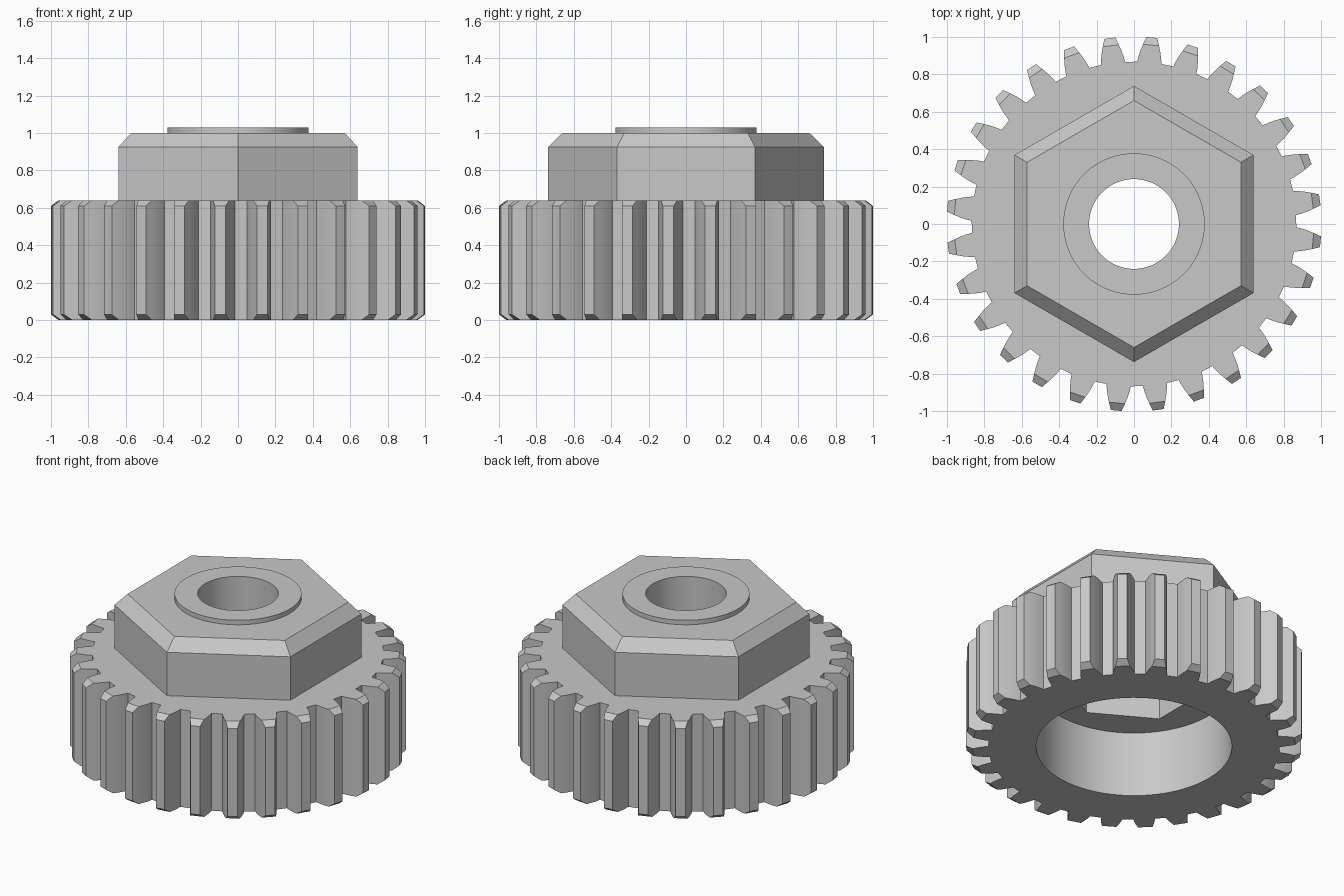
import bpy, bmesh, math

old = bpy.data.objects.get("Cube")
if old:
    bpy.data.objects.remove(old, do_unlink=True)

GREY = (0.58, 0.58, 0.58, 1.0)
grey = bpy.data.materials.new("light grey plastic")
grey.diffuse_color = GREY
grey.use_nodes = True
grey.node_tree.nodes["Principled BSDF"].inputs["Base Color"].default_value = GREY

TEETH = 28
PITCH = math.tau / TEETH
TURN = math.radians(1.0)
GEAR_TOP, HUB_TOP = 0.64, 1.0
TIP, CHAMFER_R, CHAMFER_Z = 1.002, 0.962, 0.03


def make_object(name, rings):
    """Skin stacked (points, z) rings into a closed solid."""
    bm = bmesh.new()
    loops = [[bm.verts.new((x, y, z)) for x, y in pts] for pts, z in rings]
    n = len(loops[0])
    for low, high in zip(loops, loops[1:]):
        for i in range(n):
            j = (i + 1) % n
            bm.faces.new((low[i], low[j], high[j], high[i]))
    bm.faces.new(loops[0][::-1])
    bm.faces.new(loops[-1])
    bmesh.ops.remove_doubles(bm, verts=bm.verts, dist=1e-5)
    bmesh.ops.recalc_face_normals(bm, faces=bm.faces)
    mesh = bpy.data.meshes.new(name)
    bm.to_mesh(mesh)
    bm.free()
    mesh.materials.append(grey)
    obj = bpy.data.objects.new(name, mesh)
    bpy.context.collection.objects.link(obj)
    return obj


def polygon(radius, sides):
    """Regular polygon with a corner on the y axis."""
    return [(radius * math.sin(-math.tau * i / sides), radius * math.cos(math.tau * i / sides))
            for i in range(sides)]


def prism(name, radius, sides, z0, z1):
    pts = polygon(radius, sides)
    return make_object(name, [(pts, z0), (pts, z1)])


def gear_outline(clamped):
    """Curved tooth flanks; the clamped outline pulls the tips in for the chamfer."""
    flank = [(0.868, 0.065), (0.895, 0.061), (0.93, 0.053), (CHAMFER_R, 0.043), (TIP, 0.029)]
    if clamped:
        flank[-1] = flank[-2]
    pts = []
    for t in range(TEETH):
        mid = (t + 0.5) * PITCH + TURN
        tooth = [(r, -w) for r, w in flank] + [(r, w) for r, w in reversed(flank)]
        for r, w in tooth:
            a = mid + math.asin(w / r)
            pts.append((r * math.cos(a), r * math.sin(a)))
    return pts


# Toothed ring with chamfered tips
full, cut = gear_outline(False), gear_outline(True)
gear = make_object("gear_ring", [(cut, 0), (full, CHAMFER_Z),
                                 (full, GEAR_TOP - CHAMFER_Z), (cut, GEAR_TOP)])

# Hexagonal hub with a bevelled top, and the thin round collar on it
hub = make_object("hex_hub", [(polygon(0.738, 6), GEAR_TOP), (polygon(0.738, 6), 0.925),
                              (polygon(0.66, 6), HUB_TOP)])
collar = prism("collar", 0.378, 96, HUB_TOP, 1.03)

# Cutters: wide underside bore, nut pocket, shaft hole
bore = prism("bore_cutter", 0.583, 96, -0.1, 0.43)
pocket = prism("nut_pocket_cutter", 0.44, 6, 0.3, 0.75)
shaft = prism("shaft_hole_cutter", 0.24, 96, -0.2, 1.2)

for obj, cutters in ((gear, (bore, pocket, shaft)), (hub, (pocket, shaft)), (collar, (shaft,))):
    for c in cutters:
        mod = obj.modifiers.new(c.name, 'BOOLEAN')
        mod.operation = 'DIFFERENCE'
        mod.solver = 'EXACT'
        mod.object = c

# Bake the cuts, drop the cutters, then smooth the round walls
parts = (gear, hub, collar)
deps = bpy.context.evaluated_depsgraph_get()
baked = [bpy.data.meshes.new_from_object(o.evaluated_get(deps)) for o in parts]
for obj, mesh in zip(parts, baked):
    obj.modifiers.clear()
    obj.data = mesh
for c in (bore, pocket, shaft):
    bpy.data.objects.remove(c, do_unlink=True)

bpy.ops.object.select_all(action='DESELECT')
for obj in parts:
    obj.select_set(True)
bpy.context.view_layer.objects.active = gear
bpy.ops.object.shade_smooth_by_angle(angle=math.radians(25))
